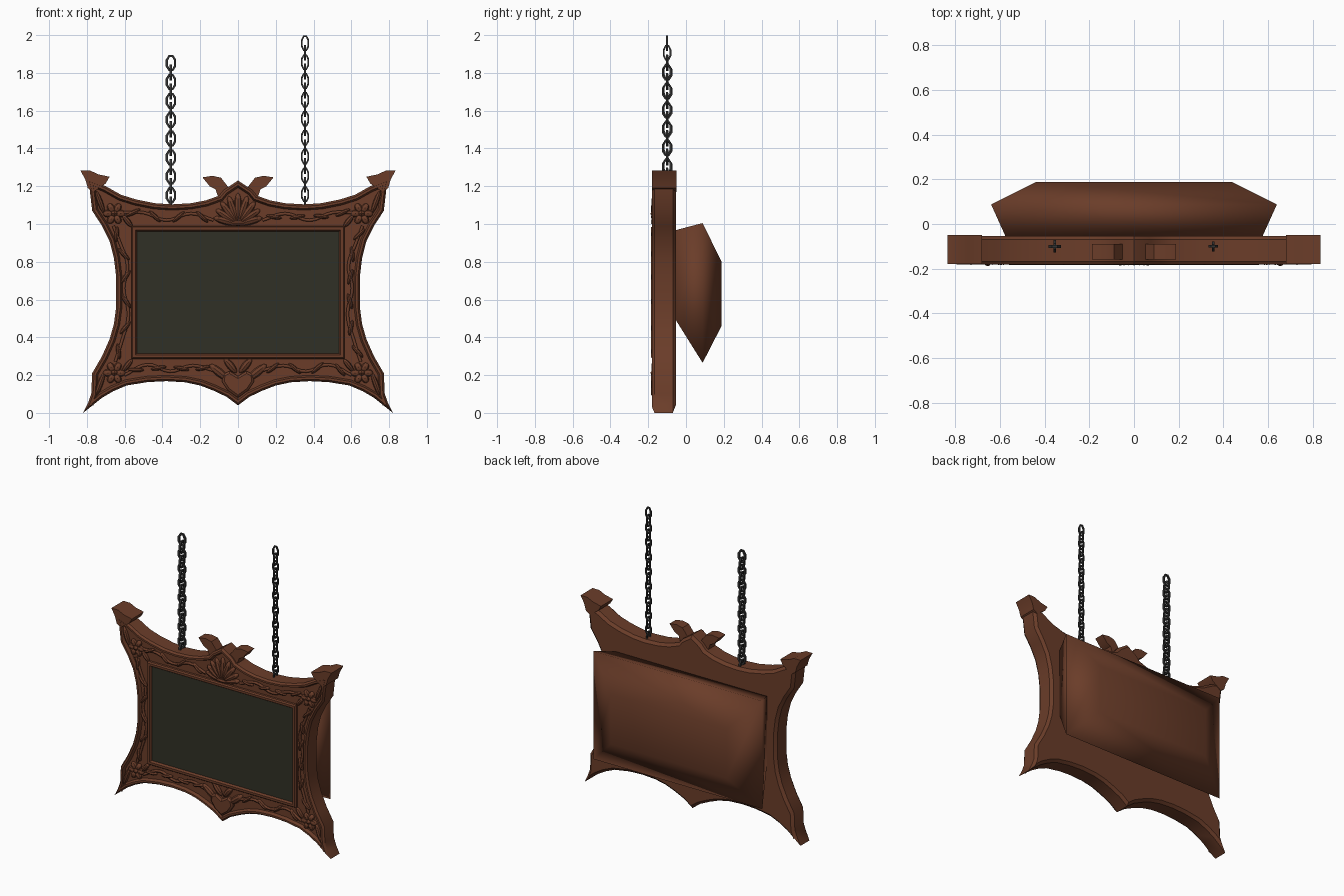
import bpy, bmesh, math
from mathutils import Vector, Matrix

if "Cube" in bpy.data.objects:
    bpy.data.objects.remove(bpy.data.objects["Cube"])


def material(name, rgb):
    m = bpy.data.materials.new(name)
    m.diffuse_color = (*rgb, 1)
    m.use_nodes = True
    m.node_tree.nodes["Principled BSDF"].inputs["Base Color"].default_value = m.diffuse_color
    return m


WOOD = material("brown wood", (0.145, 0.046, 0.022))
SCREEN = material("dark green panel", (0.030, 0.030, 0.019))
IRON = material("dark iron", (0.032, 0.032, 0.032))


def finish(name, bm, mat, angle=35):
    bmesh.ops.recalc_face_normals(bm, faces=bm.faces)
    me = bpy.data.meshes.new(name)
    bm.to_mesh(me)
    bm.free()
    me.materials.append(mat)
    me.shade_smooth()
    me.set_sharp_from_angle(angle=math.radians(angle))
    ob = bpy.data.objects.new(name, me)
    bpy.context.collection.objects.link(ob)
    return ob


def loft(bm, loops, caps=True, closed=False):
    """Skin a list of equal-length closed loops of 3D points."""
    rings = [[bm.verts.new(p) for p in lp] for lp in loops]
    n = len(rings[0])
    pairs = list(zip(rings, rings[1:]))
    if closed:
        pairs.append((rings[-1], rings[0]))
    for a, b in pairs:
        for i in range(n):
            bm.faces.new((a[i], a[(i + 1) % n], b[(i + 1) % n], b[i]))
    if caps and not closed:
        bm.faces.new(rings[0])
        bm.faces.new(rings[-1])


def inset(pts, d, limit=4.3):
    """Mitred inward offset of a counter-clockwise outline."""
    out, n = [], len(pts)
    for i in range(n):
        a, p, c = (Vector(pts[(i + k) % n]) for k in (-1, 0, 1))
        e1, e2 = (p - a).normalized(), (c - p).normalized()
        n1, n2 = Vector((-e1.y, e1.x)), Vector((-e2.y, e2.x))
        m = (n1 + n2).normalized()
        out.append(p + m * d * min(limit, 1 / max(0.01, m.dot(n1))))
    return out


def at_y(pts, y):
    return [(p[0], y, p[1]) for p in pts]


def rect(x, z0, z1, y):
    return [(-x, y, z0), (x, y, z0), (x, y, z1), (-x, y, z1)]


# Frame: right half outline from bottom centre to top centre, mirrored
half = [(0, .04), (.06, .085), (.13, .118), (.2, .145), (.28, .162), (.38, .168),
        (.48, .163), (.59, .145), (.66, .115), (.72, .08), (.82, 0), (.795, .05),
        (.777, .1), (.772, .21), (.72, .3), (.68, .39), (.657, .47), (.645, .56),
        (.645, .72), (.657, .82), (.68, .91), (.72, .99), (.772, 1.07), (.785, 1.18),
        (.80, 1.24), (.70, 1.20), (.62, 1.155), (.54, 1.13), (.44, 1.11), (.35, 1.104),
        (.25, 1.11), (.17, 1.125), (.1, 1.15), (.075, 1.18), (0, 1.23)]
outline = half + [(-x, z) for x, z in reversed(half[1:-1])]
bm = bmesh.new()
loft(bm, [at_y(inset(outline, .018), -.053), at_y(outline, -.070), at_y(outline, -.167),
          at_y(inset(outline, .010), -.181), at_y(inset(outline, .022), -.181),
          at_y(inset(outline, .031), -.160)])
finish("frame", bm, WOOD)

# Moulding around the panel, and the panel itself
bm = bmesh.new()
loft(bm, [rect(.565, .285, .99, -.15), rect(.565, .285, .99, -.175),
          rect(.558, .292, .983, -.184), rect(.543, .307, .968, -.184),
          rect(.535, .315, .96, -.172), rect(.535, .315, .96, -.15)], closed=True)
finish("panel_moulding", bm, WOOD)
bm = bmesh.new()
loft(bm, [rect(.537, .313, .962, -.15), rect(.537, .313, .962, -.170)])
finish("display_panel", bm, SCREEN)

# Faceted box on the back
bm = bmesh.new()
loft(bm, [rect(.575, .495, .967, -.056), rect(.64, .265, 1.005, .088),
          rect(.44, .46, .80, .188)])
finish("back_box", bm, WOOD, 180)

# Curled caps on the upper corners and beside the peak
corner = [(.765, 1.17), (.795, 1.19), (.808, 1.235), (.835, 1.284), (.785, 1.284),
          (.74, 1.263), (.68, 1.25), (.70, 1.215)]
curl = [(.10, 1.13), (.12, 1.185), (.15, 1.20), (.188, 1.247), (.135, 1.255),
        (.09, 1.245), (.055, 1.20), (.03, 1.17)]
for s, side in ((1, "right"), (-1, "left")):
    for nm, prof, y0, y1 in (("corner_cap", corner, -.18, -.05), ("peak_curl", curl, -.16, -.09)):
        bm = bmesh.new()
        pts = [(x * s, z) for x, z in prof]
        loft(bm, [at_y(pts, y0), at_y(pts, y1)])
        finish(f"{nm}_{side}", bm, WOOD)


# Carved relief helpers
def leaf(bm, x, z, ang, length, width, thick=.02):
    """Flattened pointed blob lying on the frame front."""
    m = (Matrix.Translation((x, -.163, z)) @ Matrix.Rotation(-ang, 4, 'Y')
         @ Matrix.Diagonal((length / 2, thick, width / 2, 1)))
    bmesh.ops.create_uvsphere(bm, u_segments=8, v_segments=6, radius=1,
                              matrix=m @ Matrix.Rotation(math.pi / 2, 4, 'Y'))


def vine(name, pts, r=.009):
    cu = bpy.data.curves.new(name, 'CURVE')
    cu.dimensions = '3D'
    cu.bevel_depth, cu.bevel_resolution, cu.resolution_u = r, 1, 5
    sp = cu.splines.new('BEZIER')
    sp.bezier_points.add(len(pts) - 1)
    for b, (x, z) in zip(sp.bezier_points, pts):
        b.co = (x, -.165, z)
        b.handle_left_type = b.handle_right_type = 'AUTO'
    cu.materials.append(WOOD)
    bpy.context.collection.objects.link(bpy.data.objects.new(name, cu))


vines = {
    "top": [(.13, 1.02), (.25, 1.055), (.38, 1.02), (.5, 1.06), (.61, 1.06)],
    "side": [(.66, .99), (.625, .9), (.585, .78), (.605, .66), (.58, .52), (.615, .38), (.65, .27)],
    "bottom": [(.60, .2), (.48, .255), (.36, .22), (.24, .25), (.13, .225)]}
for s, side in ((1, "right"), (-1, "left")):
    for nm, pts in vines.items():
        pts = [(x * s, z) for x, z in pts]
        vine(f"{nm}_vine_{side}", pts)
        # Leaves sprouting between the vine bends
        bm = bmesh.new()
        for k, (a, b) in enumerate(zip(pts, pts[1:])):
            dx, dz = b[0] - a[0], b[1] - a[1]
            turn = .45 if k % 2 else -.45
            leaf(bm, (a[0] + b[0]) / 2, (a[1] + b[1]) / 2, math.atan2(dz, dx) + turn, .085, .024)
        finish(f"{nm}_leaves_{side}", bm, WOOD)
    # Corner rosettes with a pair of long leaves
    for nm, z, up in (("upper", 1.055, 1), ("lower", .212, -1)):
        bm = bmesh.new()
        for k in range(6):
            t = k * math.pi / 3
            leaf(bm, s * .655 + .034 * math.cos(t), z + .034 * math.sin(t), t, .052, .040, .018)
        leaf(bm, s * .655, z, 0, .036, .036, .026)
        leaf(bm, s * .73, z + up * .06, math.pi / 2 - s * up * .35, .13, .03)
        leaf(bm, s * .585, z - up * .04, s * up * .9, .08, .03)
        finish(f"{nm}_rosette_{side}", bm, WOOD)

# Shell at top centre
bm = bmesh.new()
for k in range(-4, 5):
    t = math.pi / 2 + k * .33
    ln = .165 - .008 * abs(k)
    leaf(bm, math.cos(t) * ln / 2, 1.0 + math.sin(t) * ln / 2, t, ln, .042, .022)
leaf(bm, 0, 1.005, 0, .13, .03, .022)
finish("top_shell", bm, WOOD)

# Heart and leaves at bottom centre
bm = bmesh.new()
heart = [(0, .08), (.055, .12), (.085, .165), (.08, .205), (.045, .222), (0, .195),
         (-.045, .222), (-.08, .205), (-.085, .165), (-.055, .12)]
loft(bm, [at_y(heart, -.155), at_y(heart, -.174), at_y(inset(heart, .012), -.184)])
for s in (1, -1):
    leaf(bm, s * .10, .215, math.pi / 2 - s * .9, .13, .045)
    leaf(bm, s * .04, .25, math.pi / 2 - s * .7, .10, .04)
finish("bottom_heart", bm, WOOD)


# Chains: alternating eight-sided links
def link(bm, x, z, crosswise, w, h, r):
    loops = []
    for i in range(8):
        t = math.pi / 8 + i * math.pi / 4
        ring = []
        for j in range(4):
            u = j * math.pi / 2 + math.pi / 4
            a, c = (w + r * math.cos(u)) * math.cos(t), (h + r * math.cos(u)) * math.sin(t)
            d = r * math.sin(u)
            ring.append((x + d, -.1 + a, z + c) if crosswise else (x + a, -.1 + d, z + c))
        loops.append(ring)
    loft(bm, loops, closed=True)


for name, x, top, count, w, r in (("left_chain", -.355, 1.852, 16, .024, .009),
                                  ("right_chain", .355, 1.957, 18, .019, .007)):
    bm = bmesh.new()
    for k in range(count):
        link(bm, x, top - .05 * k, k % 2 == 1, w, .040, r)
    finish(name, bm, IRON, 20)
